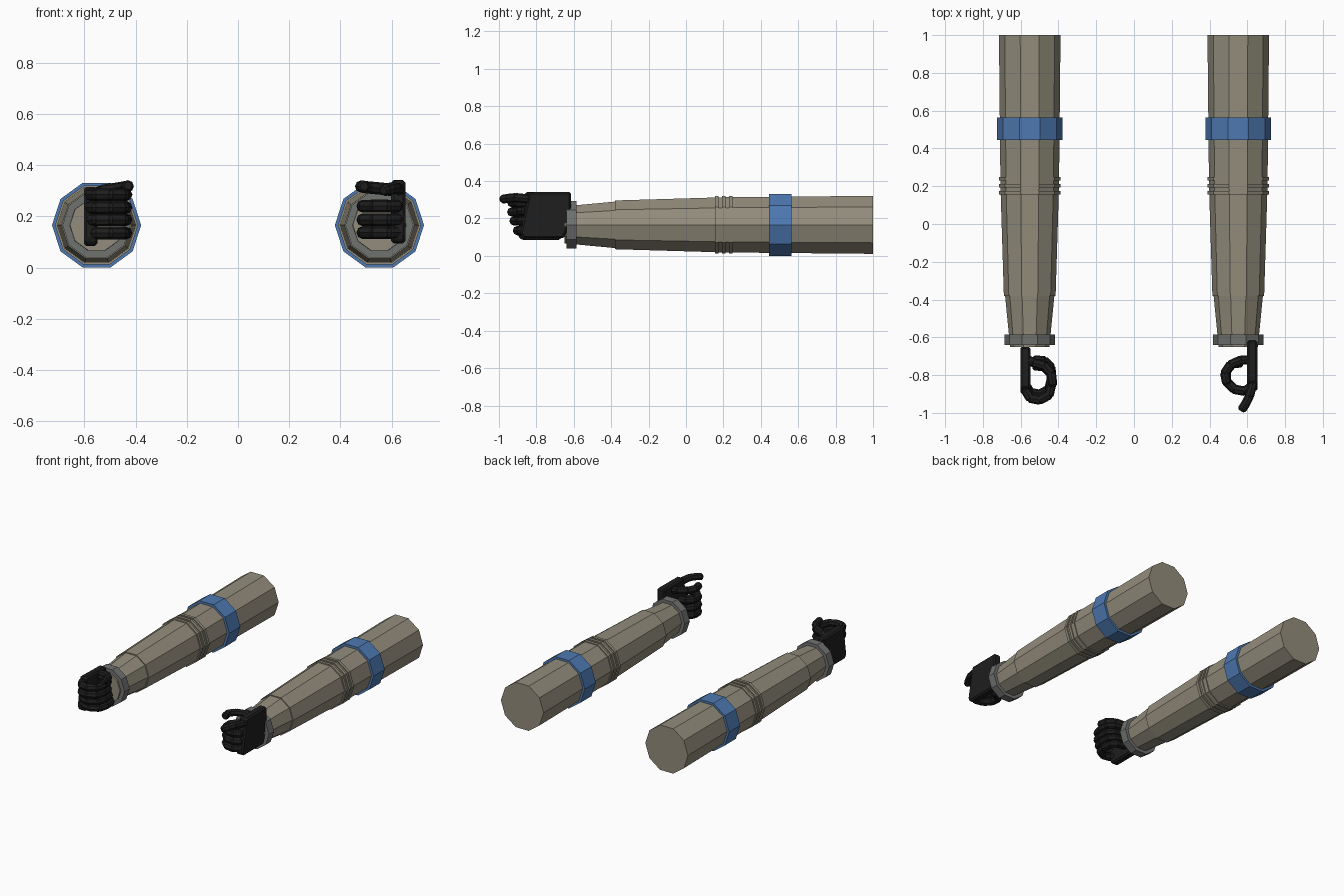
import bpy, bmesh, math
from mathutils import Vector

cube = bpy.data.objects.get("Cube")
if cube:
    bpy.data.objects.remove(cube, do_unlink=True)


def material(name, rgb):
    m = bpy.data.materials.new(name)
    m.use_nodes = True
    m.diffuse_color = (*rgb, 1)
    m.node_tree.nodes["Principled BSDF"].inputs["Base Color"].default_value = (*rgb, 1)
    return m


KHAKI = material("khaki cloth", (0.29, 0.265, 0.2))
BLUE = material("blue band", (0.075, 0.19, 0.44))
GREY = material("grey cuff", (0.16, 0.168, 0.16))
BLACK = material("black glove", (0.013, 0.013, 0.013))
ARM_X, ARM_Z = 0.552, 0.166


def make_object(name, bm, mat):
    bmesh.ops.recalc_face_normals(bm, faces=bm.faces)
    mesh = bpy.data.meshes.new(name)
    bm.to_mesh(mesh)
    bm.free()
    mesh.materials.append(mat)
    ob = bpy.data.objects.new(name, mesh)
    bpy.context.collection.objects.link(ob)
    return ob


def add_tube(bm, origin, axis, up, profile, sides):
    """Capped tube around an axis; profile holds (distance, radius) pairs."""
    side = axis.cross(up).normalized()
    up = side.cross(axis).normalized()
    rings = []
    for dist, rad in profile:
        ring = []
        for i in range(sides):
            a = 2 * math.pi * i / sides
            ring.append(bm.verts.new(origin + axis * dist
                                     + (side * math.cos(a) + up * math.sin(a)) * rad))
        rings.append(ring)
    for a, b in zip(rings, rings[1:]):
        for i in range(sides):
            j = (i + 1) % sides
            bm.faces.new((a[i], a[j], b[j], b[i]))
    bm.faces.new(rings[0])
    bm.faces.new(rings[-1])


def arm_part(name, x, profile, mat):
    bm = bmesh.new()
    add_tube(bm, Vector((x, 0, ARM_Z)), Vector((0, 1, 0)), Vector((0, 0, 1)), profile, 10)
    return make_object(name, bm, mat)


def finger(name, points, radius):
    """Chain of octagonal segments with chamfered ends."""
    bm = bmesh.new()
    pts = [Vector(p) for p in points]
    for a, b in zip(pts, pts[1:]):
        d = b - a
        n, e = d.length, radius * 0.45
        add_tube(bm, a, d.normalized(), Vector((0, 0, 1)),
                 [(-e, radius * 0.65), (0, radius), (n, radius), (n + e, radius * 0.65)], 8)
    return make_object(name, bm, BLACK)


def palm(name, x, outline, half):
    bm = bmesh.new()
    loops = [[bm.verts.new((x + s * half, y, z)) for y, z in outline] for s in (-1, 1)]
    bm.faces.new(loops[0])
    bm.faces.new(loops[1])
    for i in range(len(outline)):
        j = (i + 1) % len(outline)
        bm.faces.new((loops[0][i], loops[0][j], loops[1][j], loops[1][i]))
    bmesh.ops.bevel(bm, geom=bm.edges[:], offset=0.01, segments=1, affect='EDGES')
    return make_object(name, bm, BLACK)


# Sleeves, folds, bands and cuffs
for label, s in (("left", 1), ("right", -1)):
    x = s * ARM_X
    arm_part(label + "_sleeve", x, [(-0.38, 0.137), (0.2, 0.155), (1, 0.163)], KHAKI)
    arm_part(label + "_forearm", x, [(-0.65, 0.104), (-0.375, 0.131)], KHAKI)
    for i in range(3):
        y = 0.165 + i * 0.037
        arm_part(f"{label}_elbow_fold_{i + 1}", x, [(y - 0.01, 0.162), (y + 0.01, 0.162)], KHAKI)
    arm_part(label + "_arm_band", x, [(0.445, 0.174), (0.565, 0.174)], BLUE)
    arm_part(label + "_cuff", x, [(-0.64, 0.133), (-0.585, 0.133)], GREY)

# Palms
palm("left_palm", 0.626,
     [(-0.615, 0.342), (-0.84, 0.34), (-0.885, 0.12), (-0.87, 0.095), (-0.65, 0.095), (-0.615, 0.2)], 0.028)
palm("right_palm", -0.575,
     [(-0.65, 0.31), (-0.87, 0.315), (-0.9, 0.11), (-0.88, 0.085), (-0.67, 0.085), (-0.65, 0.18)], 0.027)

# Left hand: three curled fingers, a pointing finger and a curved thumb
left_curl = [(0.625, -0.86), (0.585, -0.885), (0.53, -0.875), (0.49, -0.835),
             (0.487, -0.78), (0.52, -0.74), (0.565, -0.735)]
for name, z in (("middle", 0.24), ("ring", 0.187), ("little", 0.137)):
    finger(f"left_{name}_finger", [(x, y, z) for x, y in left_curl], 0.025)
finger("left_pointing_finger",
       [(0.63, -0.84, 0.305), (0.612, -0.91, 0.312), (0.592, -0.95, 0.308), (0.573, -0.98, 0.303)], 0.024)
finger("left_thumb",
       [(0.62, -0.72, 0.3), (0.565, -0.72, 0.308), (0.51, -0.745, 0.313),
        (0.48, -0.79, 0.317), (0.49, -0.84, 0.317)], 0.024)

# Right hand: four curled fingers and a thumb
right_curl = [(-0.575, -0.88), (-0.55, -0.922), (-0.5, -0.932), (-0.45, -0.905),
              (-0.437, -0.85), (-0.44, -0.79), (-0.475, -0.755), (-0.525, -0.75)]
for name, z, dy in (("index", 0.285, 0), ("middle", 0.235, 0), ("ring", 0.187, 0.012), ("little", 0.135, 0.03)):
    finger(f"right_{name}_finger", [(x, y + dy, z) for x, y in right_curl], 0.025)
finger("right_thumb",
       [(-0.56, -0.72, 0.285), (-0.53, -0.735, 0.3), (-0.475, -0.75, 0.308),
        (-0.437, -0.79, 0.315), (-0.43, -0.85, 0.318)], 0.024)
